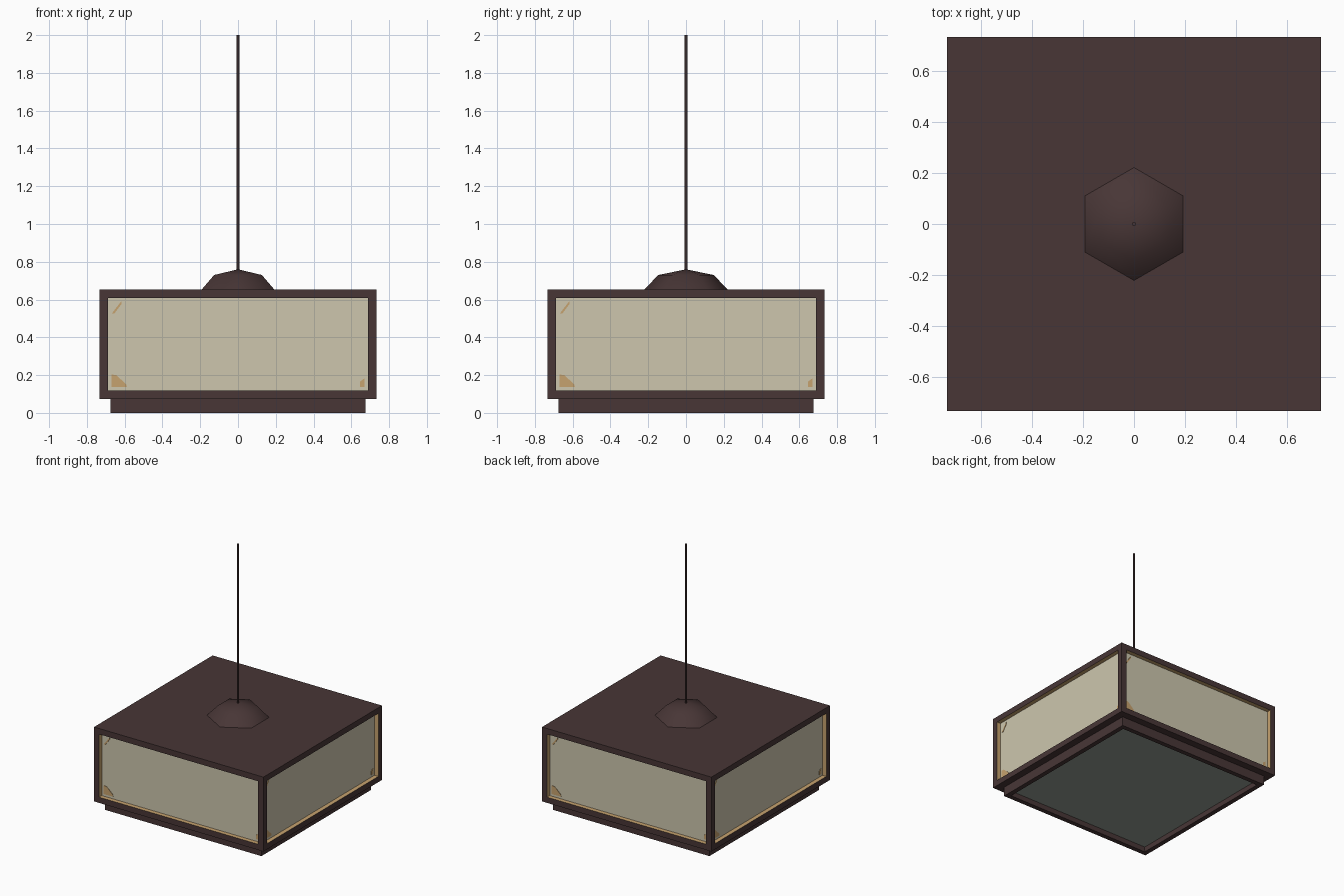
import bpy, bmesh, math
from mathutils import Matrix

if "Cube" in bpy.data.objects:
    bpy.data.objects.remove(bpy.data.objects["Cube"])


def material(name, r, g, b):
    def lin(c):
        c /= 255
        return c / 12.92 if c <= 0.04045 else ((c + 0.055) / 1.055) ** 2.4
    m = bpy.data.materials.new(name)
    m.diffuse_color = (lin(r), lin(g), lin(b), 1)
    m.use_nodes = True
    m.node_tree.nodes["Principled BSDF"].inputs["Base Color"].default_value = m.diffuse_color
    return m


BROWN = material("dark brown", 72, 54, 54)
PAPER = material("cream paper", 205, 198, 174)
TAN = material("tan", 198, 162, 110)
GLASS = material("grey green glass", 148, 156, 146)


def finish(bm, name, mats):
    me = bpy.data.meshes.new(name)
    bm.to_mesh(me)
    bm.free()
    for m in mats:
        me.materials.append(m)
    ob = bpy.data.objects.new(name, me)
    bpy.context.collection.objects.link(ob)
    return ob


def recessed_box(name, half, z0, z1, pick, border, depth, mats):
    """Box whose picked faces get a frame, reveal walls (slot 1) and a panel (slot 2)."""
    bm = bmesh.new()
    bmesh.ops.create_cube(bm, size=1, matrix=Matrix.Translation((0, 0, (z0 + z1) / 2))
                          @ Matrix.Diagonal((2 * half, 2 * half, z1 - z0, 1)))
    bm.normal_update()
    panels = [f for f in bm.faces if pick(f.normal)]
    bmesh.ops.inset_individual(bm, faces=panels, thickness=border, depth=0)
    walls = bmesh.ops.inset_individual(bm, faces=panels, thickness=0.0005, depth=-depth)["faces"]
    for f in walls:
        f.material_index = 1
    for f in panels:
        f.material_index = 2
    return finish(bm, name, mats)


# lantern body with four paper windows, and the smaller base with a glass underside
recessed_box("lantern_body", 0.732, 0.073, 0.654, lambda n: abs(n.z) < 0.5,
             0.063, 0.033, (BROWN, TAN, PAPER))
recessed_box("lower_rim", 0.675, 0.0, 0.073, lambda n: n.z < -0.5,
             0.052, 0.04, (BROWN, BROWN, GLASS))

# thin tan corner pieces on each window, as (x, z) outlines
corners = [
    [(-0.669, 0.525), (-0.655, 0.525), (-0.618, 0.575), (-0.618, 0.591)],
    [(-0.669, 0.136), (-0.588, 0.136), (-0.592, 0.152), (-0.645, 0.2), (-0.669, 0.203)],
    [(0.669, 0.136), (0.669, 0.183), (0.645, 0.165), (0.645, 0.136)],
]
for i in range(4):
    bm = bmesh.new()
    for outline in corners:
        face = bm.faces.new([bm.verts.new((x, -0.698, z)) for x, z in outline])
        ext = bmesh.ops.extrude_face_region(bm, geom=[face])["geom"]
        bmesh.ops.translate(bm, vec=(0, -0.004, 0),
                            verts=[v for v in ext if isinstance(v, bmesh.types.BMVert)])
    bmesh.ops.recalc_face_normals(bm, faces=bm.faces)
    bmesh.ops.rotate(bm, verts=bm.verts, cent=(0, 0, 0),
                     matrix=Matrix.Rotation(i * math.pi / 2, 3, 'Z'))
    finish(bm, f"window_corners_{i + 1}", (TAN,))

# six-sided cap, smooth shaded
bm = bmesh.new()
rings = []
for r, z in ((0.225, 0.65), (0.146, 0.73)):
    rings.append([bm.verts.new((r * math.sin(k * math.pi / 3), r * math.cos(k * math.pi / 3), z))
                  for k in range(6)])
apex = bm.verts.new((0, 0, 0.76))
for k in range(6):
    j = (k + 1) % 6
    bm.faces.new((rings[0][k], rings[0][j], rings[1][j], rings[1][k]))
    bm.faces.new((rings[1][k], rings[1][j], apex))
bm.faces.new(rings[0])
bmesh.ops.recalc_face_normals(bm, faces=bm.faces)
for f in bm.faces:
    f.smooth = len(f.verts) < 6
finish(bm, "hanging_cap", (BROWN,))

# thin hanging rod
bm = bmesh.new()
bmesh.ops.create_cone(bm, cap_ends=True, segments=6, radius1=0.008, radius2=0.008,
                      depth=1.26, matrix=Matrix.Translation((0, 0, 1.37)))
finish(bm, "hanging_rod", (BROWN,))
